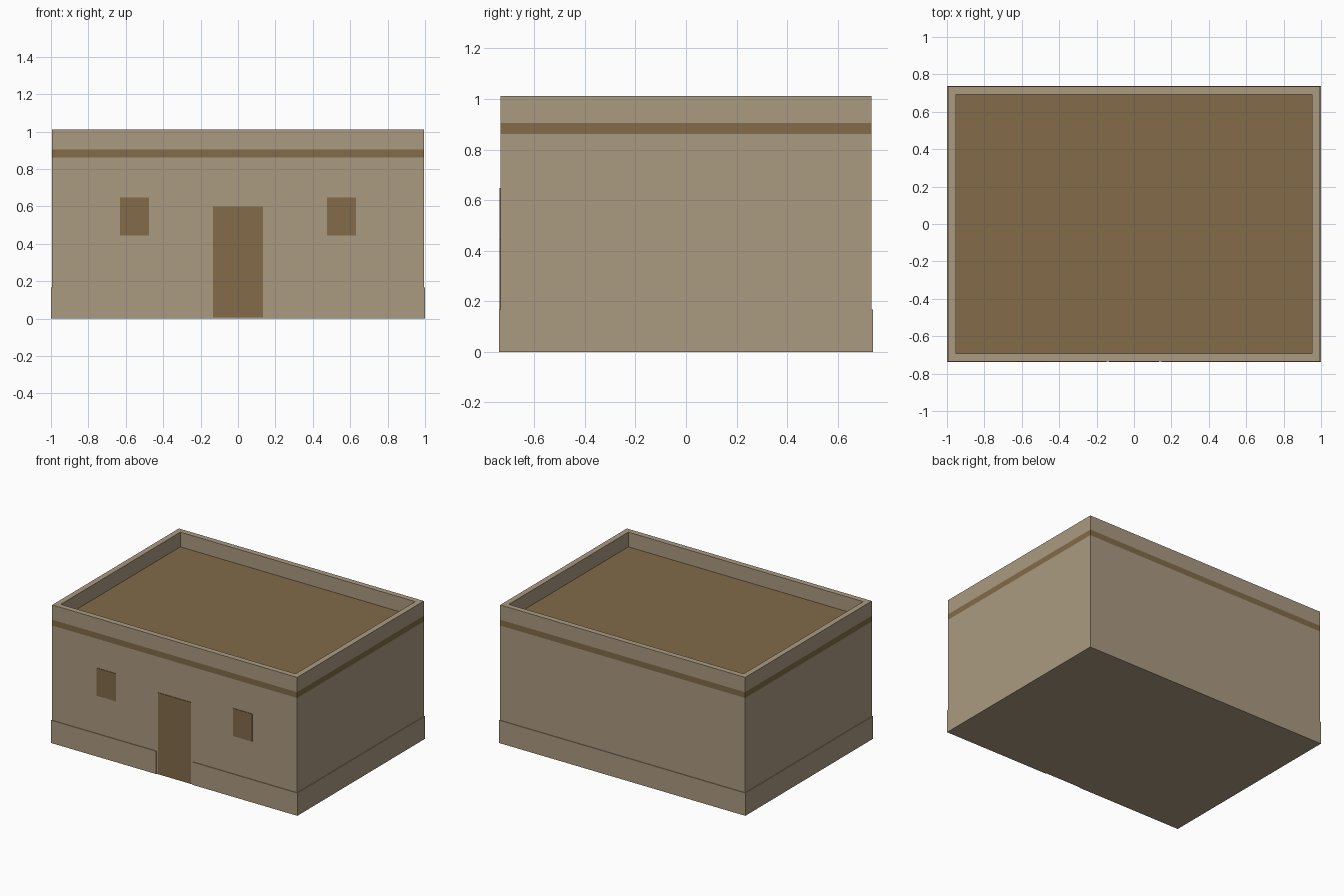
import bpy, bmesh

if "Cube" in bpy.data.objects:
    bpy.data.objects.remove(bpy.data.objects["Cube"])

HX, HY = 0.994, 0.734        # wall half sizes
LIP = 0.005                  # how far the plinth stands out
PLATE = 0.004                # how far door and windows stand out
BASE, SLAB, ROOF, TOP = 0.167, 0.861, 0.904, 1.012


def material(name, rgb):
    m = bpy.data.materials.new(name)
    m.diffuse_color = (*rgb, 1)
    m.use_nodes = True
    m.node_tree.nodes["Principled BSDF"].inputs["Base Color"].default_value = m.diffuse_color
    return m


PLASTER = material("tan plaster", (0.407, 0.328, 0.220))
BROWN = material("brown earth", (0.223, 0.147, 0.067))


def finish(name, bm, mat):
    bmesh.ops.recalc_face_normals(bm, faces=bm.faces)
    me = bpy.data.meshes.new(name)
    bm.to_mesh(me)
    bm.free()
    me.materials.append(mat)
    ob = bpy.data.objects.new(name, me)
    bpy.context.collection.objects.link(ob)
    return ob


def prism(name, outline, z0, z1, mat, recess=None):
    """Extrude an outline upward; recess = (rim width, depth) sinks the top."""
    bm = bmesh.new()
    bottom = bm.faces.new([bm.verts.new((x, y, z0)) for x, y in outline])
    ext = bmesh.ops.extrude_face_region(bm, geom=[bottom], use_keep_orig=True)
    top = [g for g in ext["geom"] if isinstance(g, bmesh.types.BMFace)][0]
    for v in top.verts:
        v.co.z = z1
    bmesh.ops.recalc_face_normals(bm, faces=bm.faces)
    if recess:
        bmesh.ops.inset_region(bm, faces=[top], thickness=recess[0])
        inner = bmesh.ops.extrude_face_region(bm, geom=[top])
        floor = [g for g in inner["geom"] if isinstance(g, bmesh.types.BMFace)]
        bmesh.ops.delete(bm, geom=[f for f in [top] if f.is_valid], context="FACES_ONLY")
        for v in floor[0].verts:
            v.co.z = z1 - recess[1]
        # the sunken floor shows the slab below
        bmesh.ops.delete(bm, geom=floor, context="FACES_ONLY")
    return finish(name, bm, mat)


def rect(x0, x1, y0, y1):
    return [(x0, y0), (x1, y0), (x1, y1), (x0, y1)]


# plinth with a notch for the doorway
px, py, n = HX + LIP, HY + LIP, 0.147
prism("plinth", [(-px, -py), (-n, -py), (-n, -HY), (n, -HY), (n, -py),
                 (px, -py), (px, py), (-px, py)], 0, BASE, PLASTER)

# walls, roof slab showing as a band, parapet around the roof
walls = rect(-HX, HX, -HY, HY)
prism("walls", walls, BASE, SLAB, PLASTER)
prism("roof_slab", walls, SLAB, ROOF, BROWN)
parapet = prism("parapet", walls, ROOF, TOP, PLASTER, recess=(0.058, TOP - ROOF))
# open the parapet underside so only the ring remains
bm = bmesh.new()
bm.from_mesh(parapet.data)
bmesh.ops.delete(bm, geom=[f for f in bm.faces if f.normal.z < -0.9], context="FACES_ONLY")
bm.to_mesh(parapet.data)
bm.free()

# door and the two windows as thin plates
front = (-HY - PLATE, -HY + 0.002)
prism("door", rect(-0.134, 0.134, *front), 0.005, 0.6, BROWN)
for side, x in (("left", -0.553), ("right", 0.553)):
    prism(side + "_window", rect(x - 0.078, x + 0.078, *front), 0.445, 0.648, BROWN)
